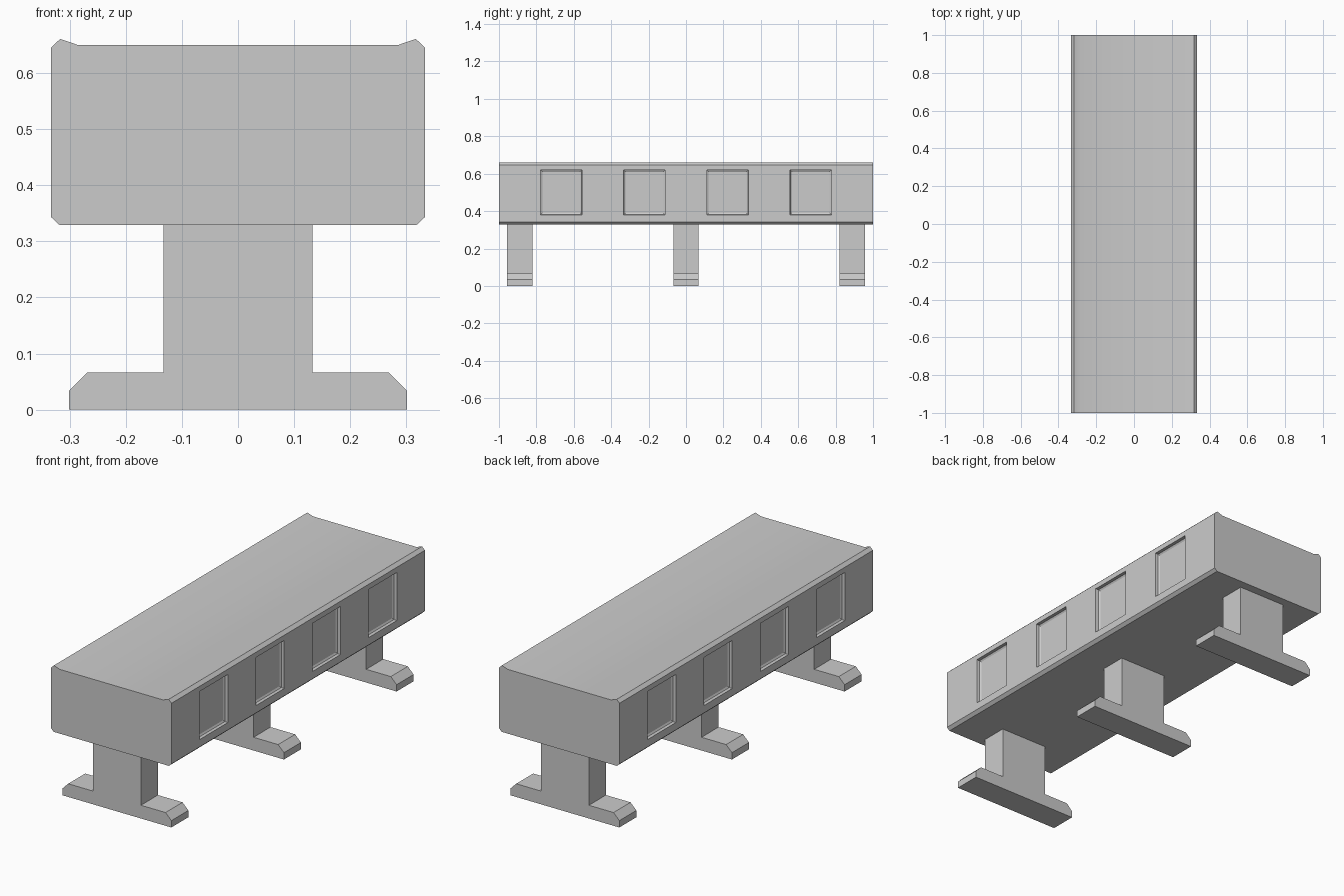
import bpy, bmesh

if "Cube" in bpy.data.objects:
    bpy.data.objects.remove(bpy.data.objects["Cube"])


def mirrored(half):
    # Half outline (x > 0, bottom to top) closed with its mirror image
    return half + [(-x, z) for x, z in reversed(half)]


def extrude_profile(outline, y0, y1):
    bm = bmesh.new()
    face = bm.faces.new([bm.verts.new((x, y0, z)) for x, z in outline])
    ext = bmesh.ops.extrude_face_region(bm, geom=[face])["geom"]
    for v in ext:
        if isinstance(v, bmesh.types.BMVert):
            v.co.y = y1
    bmesh.ops.recalc_face_normals(bm, faces=bm.faces)
    return bm


def finish(bm, name):
    mesh = bpy.data.meshes.new(name)
    bm.to_mesh(mesh)
    bm.free()
    obj = bpy.data.objects.new(name, mesh)
    bpy.context.collection.objects.link(obj)
    return obj


# Long bench body with chamfered lower edges and raised lips along the top
body = extrude_profile(mirrored([
    (0.318, 0.329), (0.333, 0.343), (0.333, 0.646),
    (0.317, 0.661), (0.285, 0.65)]), -1, 1)

# Four square recessed panels on each long side
centres = [-0.667, -0.222, 0.222, 0.667]
half_w, z_low, z_high = 0.111, 0.38, 0.62


def cut_sides(co, no):
    sides = [f for f in body.faces if abs(f.normal.x) > 0.9]
    geom = set(sides)
    for f in sides:
        geom.update(f.edges)
        geom.update(f.verts)
    bmesh.ops.bisect_plane(body, geom=list(geom), plane_co=co, plane_no=no)
    body.normal_update()


for z in (z_low, z_high):
    cut_sides((0, 0, z), (0, 0, 1))
for c in centres:
    for y in (c - half_w, c + half_w):
        cut_sides((0, y, 0), (0, 1, 0))

panels = []
for f in body.faces:
    m = f.calc_center_median()
    if (abs(f.normal.x) > 0.9 and z_low < m.z < z_high
            and any(abs(m.y - c) < 0.01 for c in centres)):
        panels.append(f)
bmesh.ops.inset_individual(body, faces=panels, thickness=0.002, depth=-0.015)
bmesh.ops.inset_individual(body, faces=panels, thickness=0.012, depth=-0.005)

bench = finish(body, "bench_body")
bpy.context.view_layer.objects.active = bench
bench.select_set(True)
bpy.ops.object.shade_smooth_by_angle(angle=0.52)
bench.select_set(False)

# Three pedestal legs with wide chamfered feet
leg_outline = mirrored([
    (0.301, 0), (0.301, 0.034), (0.269, 0.066),
    (0.133, 0.066), (0.133, 0.329)])
for name, y in (("front_leg", -0.889), ("middle_leg", 0), ("back_leg", 0.889)):
    finish(extrude_profile(leg_outline, y - 0.067, y + 0.067), name)
